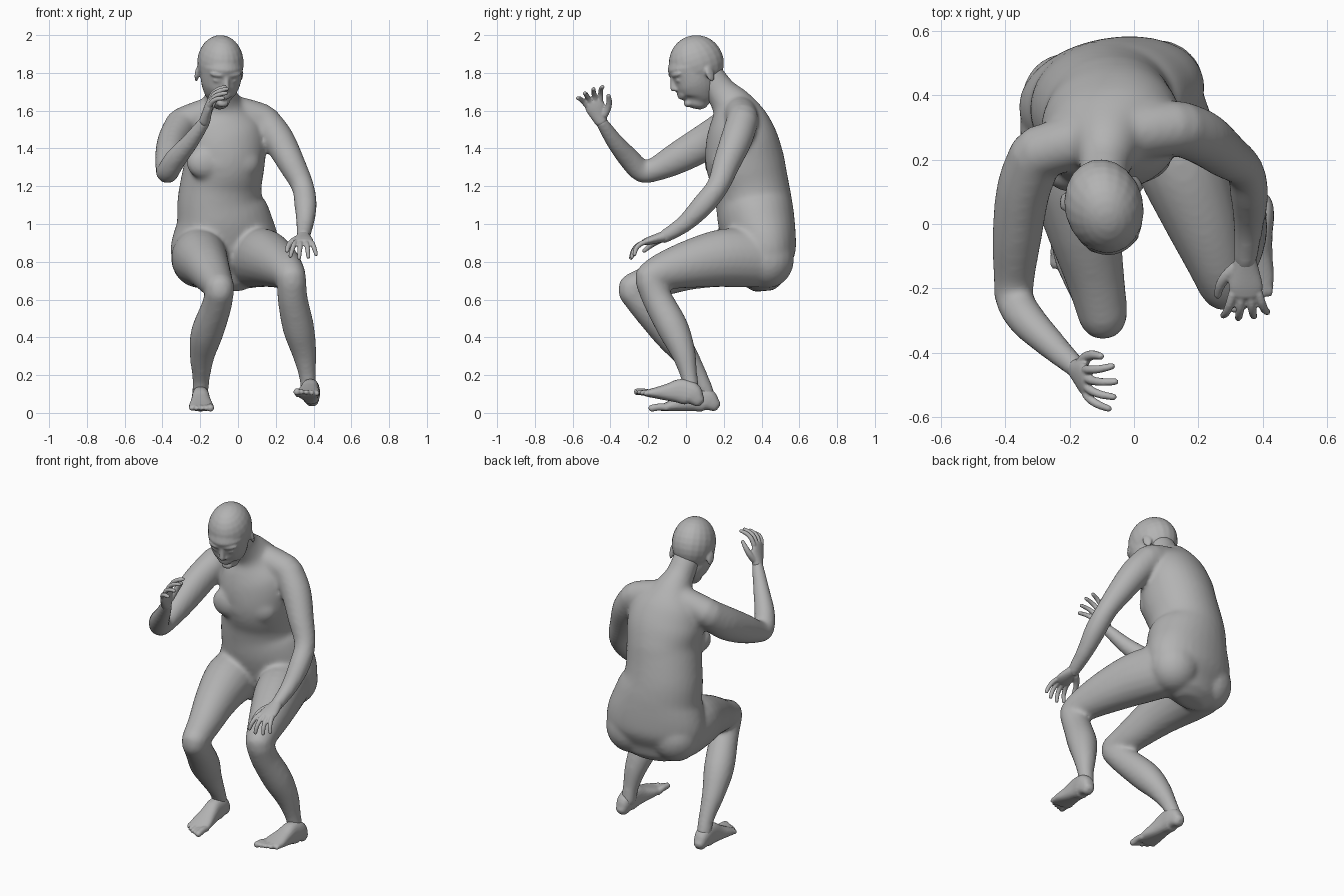
import bpy, bmesh, math
from mathutils import Vector, Matrix

cube = bpy.data.objects.get("Cube")
if cube:
    bpy.data.objects.remove(cube, do_unlink=True)

skin = bpy.data.materials.new("grey_skin")
skin.use_nodes = True
GREY = (0.45, 0.45, 0.45, 1)
skin.diffuse_color = GREY
skin.node_tree.nodes["Principled BSDF"].inputs["Base Color"].default_value = GREY


def catmull(a, b, c, d, t):
    return 0.5 * (2 * b + (c - a) * t + (2 * a - 5 * b + 4 * c - d) * t * t
                  + (3 * b - a - 3 * c + d) * t ** 3)


def loft(bm, points, side, square=1.0, sides=20, steps=4):
    """Rounded tube through (x, y, z, half width, half depth) points."""
    rows = [Vector(p if len(p) == 5 else (*p, p[3])) for p in points]
    padded = [rows[0]] + rows + [rows[-1]]
    curve = [catmull(*padded[i:i + 4], k / steps)
             for i in range(len(rows) - 1) for k in range(steps)] + [rows[-1]]
    centres = [Vector(r[:3]) for r in curve]
    last = len(curve) - 1
    rings = []
    for i, r in enumerate(curve):
        tangent = (centres[min(i + 1, last)] - centres[max(i - 1, 0)]).normalized()
        rings.append((centres[i], tangent, r[3], r[4]))

    def cap(ring, sign):
        c, t, a, b = ring
        return [(c + t * sign * min(a, b) * out, t, a * s, b * s)
                for out, s in ((0.5, 0.8), (0.8, 0.4))]

    rings = cap(rings[0], -1)[::-1] + rings + cap(rings[-1], 1)
    loops = []
    for c, t, a, b in rings:
        s = Vector(side)
        s = (s - t * s.dot(t)).normalized()
        up = t.cross(s)
        loop = []
        for k in range(sides):
            ang = math.tau * k / sides
            ca, sa = math.cos(ang), math.sin(ang)
            loop.append(bm.verts.new(c + s * a * math.copysign(abs(ca) ** square, ca)
                                     + up * b * math.copysign(abs(sa) ** square, sa)))
        loops.append(loop)
    for lo, hi in zip(loops, loops[1:]):
        for k in range(sides):
            n = (k + 1) % sides
            bm.faces.new((lo[k], lo[n], hi[n], hi[k]))
    bm.faces.new(loops[0][::-1])
    bm.faces.new(loops[-1])


def ellipsoid(bm, centre, radii, turn=0.0):
    m = (Matrix.Translation(centre) @ Matrix.Rotation(turn, 4, 'Z')
         @ Matrix.Diagonal((*radii, 1)))
    bmesh.ops.create_uvsphere(bm, u_segments=20, v_segments=14, radius=1, matrix=m)


def finish(bm, name, voxel, smooth):
    """Fuse the overlapping volumes into one smooth skin."""
    bmesh.ops.recalc_face_normals(bm, faces=bm.faces[:])
    mesh = bpy.data.meshes.new(name)
    bm.to_mesh(mesh)
    bm.free()
    mesh.materials.append(skin)
    obj = bpy.data.objects.new(name, mesh)
    bpy.context.collection.objects.link(obj)
    fuse = obj.modifiers.new("fuse", 'REMESH')
    fuse.mode = 'VOXEL'
    fuse.voxel_size = voxel
    fuse.use_smooth_shade = True
    soft = obj.modifiers.new("soften", 'SMOOTH')
    soft.factor = 0.5
    soft.iterations = smooth


X = (1, 0, 0)

# Body: torso and neck, turned slightly
body = bmesh.new()
loft(body, [(-.07, .405, .745, .235, .125), (-.07, .398, .82, .285, .172),
            (-.07, .39, .91, .288, .188), (-.078, .372, 1.02, .256, .2),
            (-.095, .358, 1.12, .228, .2), (-.088, .34, 1.22, .215, .2),
            (-.07, .312, 1.33, .212, .208), (-.07, .293, 1.45, .22, .19),
            (-.08, .272, 1.55, .19, .155), (-.085, .24, 1.63, .115, .112),
            (-.09, .185, 1.7, .08, .083), (-.097, .12, 1.79, .078, .078)],
     (1, .2, 0), square=.97, sides=32)
# Buttocks, chest and shoulder girdle
for x, y in ((-.2, .39), (.07, .43)):
    ellipsoid(body, (x, y, .815), (.148, .143, .155))
for x, y in ((-.165, .168), (-.07, .172), (.01, .192)):
    ellipsoid(body, (x, y, 1.325), (.11, .068, .092), .2)
loft(body, [(-.3, .22, 1.53, .085), (-.2, .25, 1.57, .085), (-.09, .275, 1.585, .1),
            (.03, .29, 1.58, .088), (.135, .3, 1.55, .085)], (0, 1, 0))

# Arms
loft(body, [(.135, .3, 1.55, .085), (.212, .268, 1.45, .085), (.283, .215, 1.32, .073),
            (.342, .168, 1.2, .06), (.358, .09, 1.1, .06), (.355, -.01, 1.0, .047),
            (.345, -.12, .93, .036)], X)
loft(body, [(-.3, .22, 1.53, .085), (-.342, .11, 1.44, .084, .096),
            (-.363, -.04, 1.352, .077, .086), (-.372, -.17, 1.287, .064),
            (-.37, -.235, 1.28, .06), (-.33, -.3, 1.345, .058),
            (-.25, -.38, 1.44, .046), (-.175, -.45, 1.545, .033)], X)

# Legs: thigh, then shin
loft(body, [(.08, .37, .82, .14, .158), (.14, .2, .82, .14, .155), (.205, .03, .79, .12, .13),
            (.258, -.12, .75, .094, .1), (.283, -.198, .715, .08)], X)
loft(body, [(.283, -.193, .705, .078), (.29, -.15, .6, .08), (.32, -.07, .45, .084),
            (.35, -.015, .32, .066), (.367, .015, .2, .046), (.375, .03, .11, .043)], X)
loft(body, [(-.21, .35, .82, .145, .158), (-.2, .2, .82, .145, .155),
            (-.165, .02, .775, .12, .125), (-.122, -.16, .705, .093, .096),
            (-.095, -.29, .66, .077)], X)
loft(body, [(-.095, -.29, .65, .075), (-.115, -.215, .56, .08), (-.165, -.09, .42, .086),
            (-.19, 0, .3, .066), (-.195, .075, .18, .046), (-.2, .11, .1, .043)], X)
finish(body, "body", .012, 12)

# Head, shaped facing forward and then tilted
head = bmesh.new()
ellipsoid(head, (0, 0, 0), (.122, .148, .148))
loft(head, [(0, -.03, 0, .113, .13), (0, -.038, -.07, .108, .116), (0, -.042, -.12, .097, .112),
            (0, -.052, -.165, .076, .094), (0, -.065, -.19, .052, .066)], X, sides=28)
loft(head, [(0, -.146, -.025, .013), (0, -.156, -.055, .014), (0, -.166, -.086, .016)], X)
ellipsoid(head, (0, -.128, -.125), (.045, .027, .035))
ellipsoid(head, (0, -.14, -.14), (.03, .016, .013))
ellipsoid(head, (0, -.116, -.185), (.032, .022, .02))
for s in (-1, 1):
    ellipsoid(head, (s * .045, -.134, -.015), (.042, .02, .016), s * .35)
    ellipsoid(head, (s * .045, -.128, -.048), (.024, .02, .014), s * .35)
    ellipsoid(head, (s * .015, -.151, -.092), (.013, .015, .011))
    ellipsoid(head, (s * .117, .022, -.07), (.011, .027, .042), s * .45)
head.transform(Matrix.Translation((-.093, .055, 1.852))
               @ Matrix.Rotation(.25, 4, 'Z') @ Matrix.Rotation(.35, 4, 'X'))
finish(head, "head", .007, 4)


def hand(name, wrist, forward, thumb_side, handed, curls, fan):
    """Palm, four curled fingers and a thumb."""
    w, f = Vector(wrist), Vector(forward).normalized()
    t = Vector(thumb_side)
    t = (t - f * t.dot(f)).normalized()
    n = f.cross(t) * handed
    bm = bmesh.new()
    loft(bm, [(*(w + f * d), a, b) for d, a, b in
              ((0, .034, .03), (.04, .044, .026), (.085, .053, .022), (.115, .049, .017))], t)
    for off, length in ((.041, .108), (.014, .122), (-.013, .115), (-.039, .095)):
        p = w + f * .11 + t * off
        chain = [(*p, .014)]
        for curl, r in zip(curls, (.0135, .0125, .0105)):
            step = f * math.cos(curl) + n * math.sin(curl) + t * off * fan
            p = p + step * length / 3
            chain.append((*p, r))
        loft(bm, chain, t, sides=12)
    p = w + f * .03 + t * .03 + n * .008
    chain = [(*p, .021)]
    for step, r in ((f * .7 + t * .75 + n * .2, .018), (f * .85 + t * .5 + n * .3, .015),
                    (f * .9 + t * .2 + n * .4, .011)):
        p = p + step * .04
        chain.append((*p, r))
    loft(bm, chain, n, sides=12)
    finish(bm, name, .005, 2)


hand("left_hand", (.345, -.11, .936), (.02, -.96, -.28), (-1, 0, 0), 1, (.15, .55, 1.0), 7)
hand("right_hand", (-.177, -.45, 1.543), (.25, -.36, .9), (0, .9, .35), -1, (.25, .7, 1.1), 8)


def foot(name, heel, forward, inner):
    """Foot with five toes, laid along its sole."""
    h, f = Vector(heel), Vector(forward).normalized()
    s = Vector((inner, 0, 0))
    s = (s - f * s.dot(f)).normalized()
    u = f.cross(s) * inner
    bm = bmesh.new()
    loft(bm, [(*(h + f * d + u * tall / 2), wide, tall / 2) for d, wide, tall in
              ((.02, .036, .075), (.06, .046, .125), (.12, .047, .13), (.18, .053, .095),
               (.245, .064, .06), (.295, .062, .036))], s, square=.8)
    for i in range(5):
        off = .048 - i * .025
        r = .019 if i == 0 else .0135
        reach = .352 - i * i * .0028 - i * .003
        loft(bm, [(*(h + f * d + s * off + u * z), r) for d, z in
                  ((.27, .02), ((.27 + reach) / 2, .022), (reach, .015))], s, sides=12)
    finish(bm, name, .006, 3)


foot("left_foot", (.395, .075, .027), (-.1, -.97, .2), -1)
foot("right_foot", (-.2, .168, .006), (.02, -1, .01), 1)
